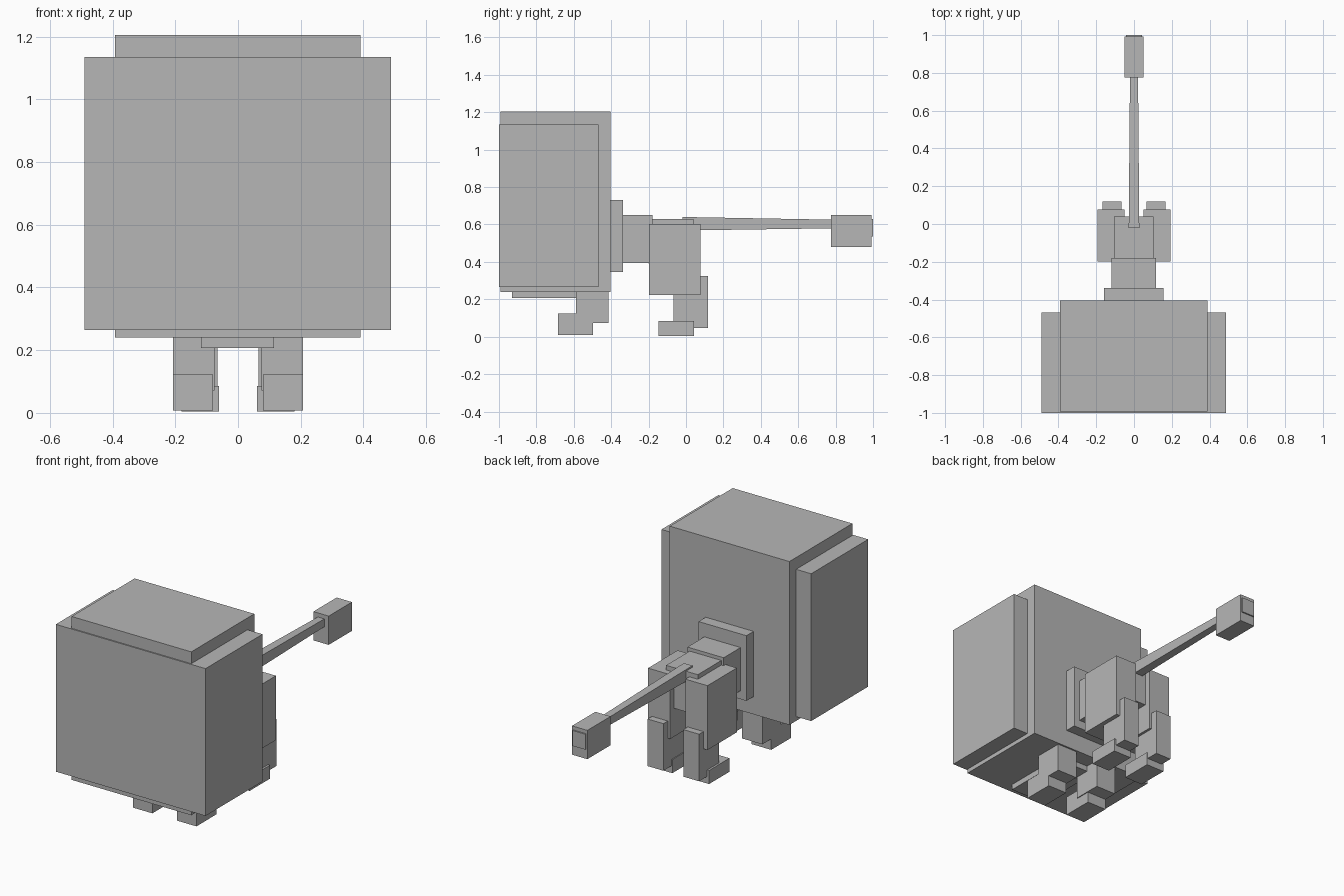
import bpy, bmesh

if "Cube" in bpy.data.objects:
    bpy.data.objects.remove(bpy.data.objects["Cube"])

grey = bpy.data.materials.new("plain_grey")
grey.diffuse_color = (0.47, 0.47, 0.47, 1)
grey.use_nodes = True
grey.node_tree.nodes["Principled BSDF"].inputs["Base Color"].default_value = grey.diffuse_color


def finish(name, bm):
    bmesh.ops.recalc_face_normals(bm, faces=bm.faces)
    mesh = bpy.data.meshes.new(name)
    bm.to_mesh(mesh)
    bm.free()
    mesh.materials.append(grey)
    obj = bpy.data.objects.new(name, mesh)
    bpy.context.collection.objects.link(obj)


def box(name, x, y, z):
    """Box from its (min, max) range on each axis."""
    bm = bmesh.new()
    bmesh.ops.create_cube(bm, size=1)
    for v in bm.verts:
        v.co = [sum(r) / 2 + c * (r[1] - r[0]) for c, r in zip(v.co, (x, y, z))]
    finish(name, bm)


def pair(name, x, y, z):
    """The same box on both sides of the body."""
    box(name + "_right", x, y, z)
    box(name + "_left", (-x[1], -x[0]), y, z)


# Oversized head with the wide mane block around it
box("head", (-0.392, 0.39), (-0.993, -0.405), (0.24, 1.205))
box("mane", (-0.49, 0.488), (-1.0, -0.468), (0.265, 1.135))
box("chin", (-0.118, 0.115), (-0.93, -0.5), (0.207, 0.26))

# Neck and body, stepping back from the head
box("collar", (-0.158, 0.155), (-0.42, -0.338), (0.345, 0.73))
box("chest", (-0.12, 0.117), (-0.35, -0.18), (0.395, 0.65))
box("hips", (-0.105, 0.102), (-0.2, 0.04), (0.39, 0.63))

# Front legs
pair("front_leg", (0.075, 0.208), (-0.588, -0.415), (0.072, 0.3))
pair("front_paw", (0.08, 0.208), (-0.685, -0.498), (0.008, 0.123))

# Back legs
pair("thigh", (0.05, 0.194), (-0.198, 0.077), (0.223, 0.603))
pair("shin", (0.065, 0.168), (-0.068, 0.118), (0.047, 0.325))
pair("back_paw", (0.06, 0.18), (-0.148, 0.042), (0.005, 0.085))

# Tapering segmented tail
bm = bmesh.new()
rings = []
for i in range(6):
    t = i / 5
    y = -0.02 + 0.84 * t
    w, lo, hi = 0.028 - 0.007 * t, 0.568 + 0.012 * t, 0.64 - 0.015 * t
    rings.append([bm.verts.new((a, y, b)) for a, b in
                  ((-w, lo), (w, lo), (w, hi), (-w, hi))])
for a, b in zip(rings, rings[1:]):
    for k in range(4):
        j = (k + 1) % 4
        bm.faces.new((a[k], a[j], b[j], b[k]))
bm.faces.new(rings[0])
bm.faces.new(rings[-1])
finish("tail", bm)

# Tuft with a slight raised cap on its end
box("tail_tuft", (-0.05, 0.05), (0.775, 0.992), (0.48, 0.65))
box("tail_tuft_cap", (-0.042, 0.042), (0.9, 1.0), (0.537, 0.628))
